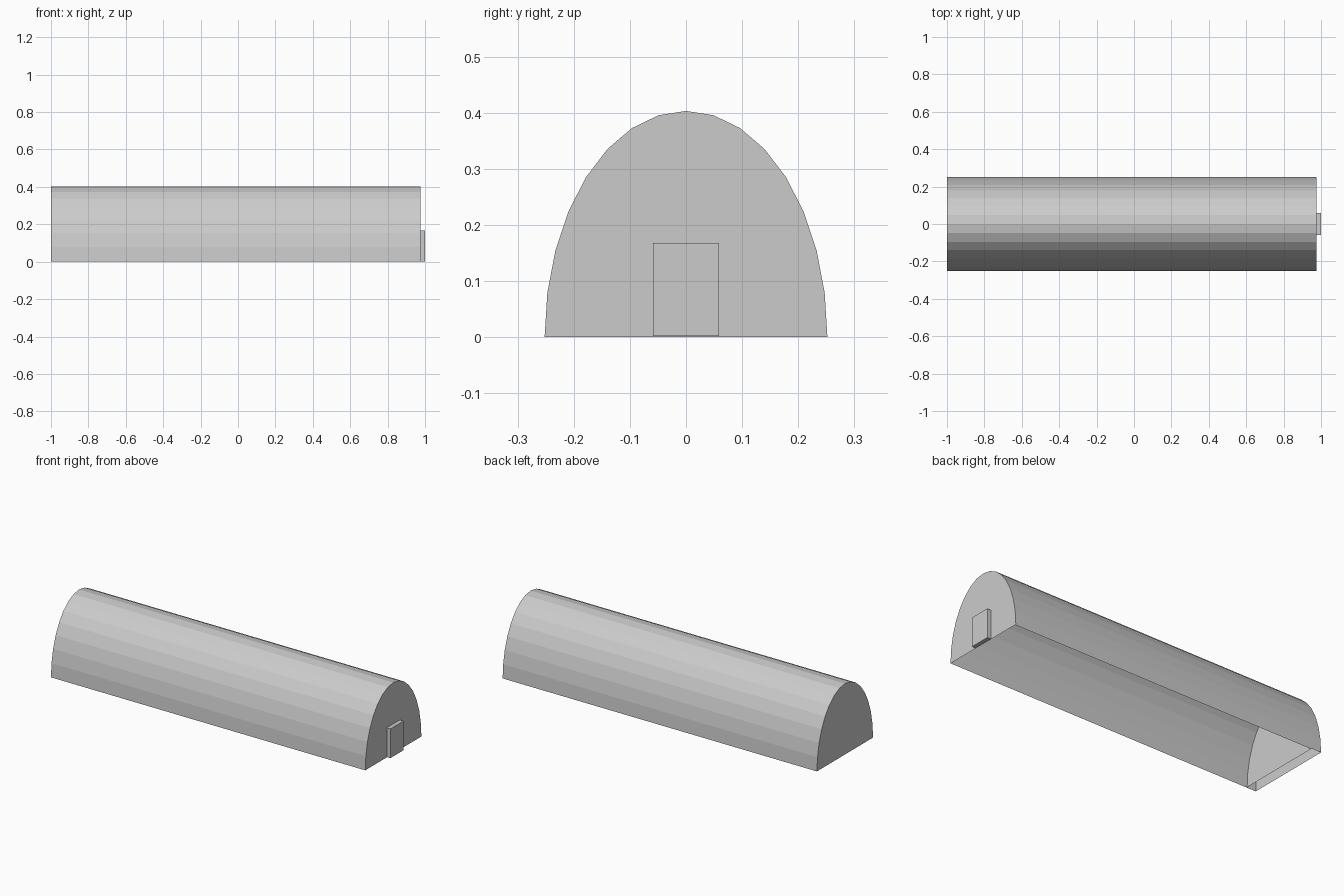
import bpy, bmesh, math

if "Cube" in bpy.data.objects:
    bpy.data.objects.remove(bpy.data.objects["Cube"])

SEGMENTS = 16


def arch(half_width, height):
    """Half-ellipse section as (y, z) points, standing on z = 0."""
    angles = [math.pi * i / SEGMENTS for i in range(SEGMENTS + 1)]
    return [(-half_width * math.cos(a), height * math.sin(a)) for a in angles]


def finish(name, bm, inward=False):
    bmesh.ops.recalc_face_normals(bm, faces=bm.faces)
    if inward:
        bmesh.ops.reverse_faces(bm, faces=bm.faces)
    mesh = bpy.data.meshes.new(name)
    bm.to_mesh(mesh)
    bm.free()
    obj = bpy.data.objects.new(name, mesh)
    bpy.context.collection.objects.link(obj)
    return obj


def vault(name, half_width, height, x0, x1, front_cap=True, inward=False):
    """Open-bottomed tunnel with flat end walls."""
    bm = bmesh.new()
    back, front = [[bm.verts.new((x, y, z)) for y, z in arch(half_width, height)]
                   for x in (x0, x1)]
    for i in range(SEGMENTS):
        bm.faces.new((back[i], back[i + 1], front[i + 1], front[i]))
    bm.faces.new(back)
    if front_cap:
        bm.faces.new(front)
    return finish(name, bm, inward)


# Outer hut skin with both end walls
vault("outer_shell", 0.252, 0.403, -1.0, 0.977)

# Inner lining, set in slightly from the sides and from the back wall
vault("inner_lining", 0.247, 0.397, -0.94, 0.976, front_cap=False, inward=True)

# Door slab standing proud of the end wall
bm = bmesh.new()
bmesh.ops.create_cube(bm, size=1.0)
for v in bm.verts:
    v.co.x = 0.977 if v.co.x < 0 else 1.0
    v.co.y = v.co.y * 0.118
    v.co.z = 0.168 if v.co.z > 0 else 0.002
finish("door", bm)
